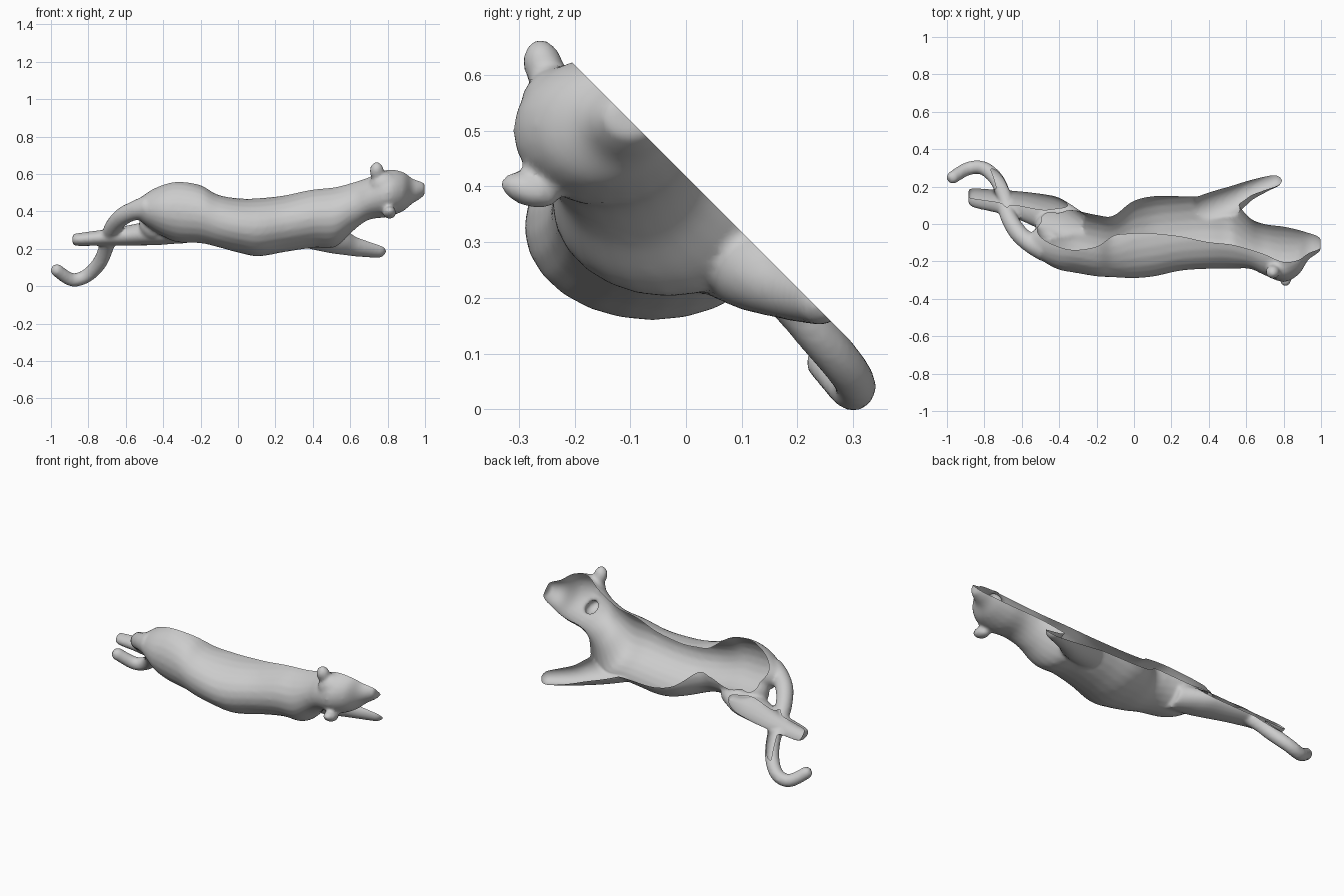
import bpy, bmesh, math
from mathutils import Vector, Matrix

old = bpy.data.objects.get("Cube")
if old:
    bpy.data.objects.remove(old, do_unlink=True)

SIDES = 24
STEPS = 6
CUT_POINT, CUT_NORMAL = Vector((0, 0, 0.418)), Vector((0, 1, 1)).normalized()

grey = bpy.data.materials.new("plain_grey")
grey.use_nodes = True
COLOUR = (0.6, 0.6, 0.6, 1)
grey.diffuse_color = COLOUR
grey.node_tree.nodes["Principled BSDF"].inputs["Base Color"].default_value = COLOUR


def smooth_path(rows):
    """Resample rows of numbers along a smooth curve through them."""
    rows = [Vector(r) for r in rows]
    out = []
    for i in range(len(rows) - 1):
        p0, p1 = rows[max(i - 1, 0)], rows[i]
        p2, p3 = rows[i + 1], rows[min(i + 2, len(rows) - 1)]
        for k in range(STEPS):
            t = k / STEPS
            out.append(0.5 * (2 * p1 + (p2 - p0) * t
                              + (2 * p0 - 5 * p1 + 4 * p2 - p3) * t ** 2
                              + (3 * p1 - p0 - 3 * p2 + p3) * t ** 3))
    return out + [rows[-1]]


def loft(bm, rings):
    """Skin closed rings of points and cap both ends."""
    loops = [[bm.verts.new(p) for p in ring] for ring in rings]
    for a, b in zip(loops, loops[1:]):
        for i in range(SIDES):
            j = (i + 1) % SIDES
            bm.faces.new((a[i], a[j], b[j], b[i]))
    bm.faces.new(loops[0][::-1])
    bm.faces.new(loops[-1])


def circle():
    return [(math.cos(2 * math.pi * i / SIDES), math.sin(2 * math.pi * i / SIDES))
            for i in range(SIDES)]


def trunk(bm, sections):
    """Ellipses facing along x: x, centre y, centre z, radius y, radius z."""
    loft(bm, [[Vector((x, cy + ry * c, cz + rz * s)) for c, s in circle()]
              for x, cy, cz, ry, rz in smooth_path(sections)])


def limb(bm, points):
    """Round tube along a path of x, y, z, radius, with rounded ends."""
    path = smooth_path(points)
    centres = [Vector(p[:3]) for p in path]
    rings = []
    side = Vector((0, 1, 0))
    last = len(path) - 1
    for i, p in enumerate(path):
        along = (centres[min(i + 1, last)] - centres[max(i - 1, 0)]).normalized()
        side = (side - along * side.dot(along)).normalized()
        up = along.cross(side)
        rings.append([centres[i] + p[3] * (c * side + s * up) for c, s in circle()])
        if i in (0, last):
            tip = centres[i] + along * p[3] * (0.6 if i else -0.6)
            cap = [tip + 0.6 * p[3] * (c * side + s * up) for c, s in circle()]
            rings.insert(len(rings) if i else 0, cap)
    loft(bm, rings)


def blob(bm, centre, scale, tilt=0):
    bmesh.ops.create_uvsphere(
        bm, u_segments=20, v_segments=12, radius=1,
        matrix=Matrix.Translation(centre) @ Matrix.Rotation(tilt, 4, "X")
        @ Matrix.Diagonal((*scale, 1)))


bm = bmesh.new()

# Torso, neck, head and muzzle
trunk(bm, [
    (-0.54, -0.10, 0.41, 0.06, 0.05),
    (-0.47, -0.09, 0.41, 0.12, 0.10),
    (-0.40, -0.09, 0.405, 0.155, 0.14),
    (-0.32, -0.09, 0.40, 0.17, 0.165),
    (-0.20, -0.115, 0.385, 0.165, 0.155),
    (-0.11, -0.12, 0.35, 0.165, 0.14),
    (0.0, -0.08, 0.325, 0.21, 0.145),
    (0.11, -0.06, 0.315, 0.22, 0.155),
    (0.25, -0.04, 0.335, 0.21, 0.152),
    (0.40, -0.03, 0.365, 0.21, 0.16),
    (0.52, -0.04, 0.375, 0.20, 0.165),
    (0.62, -0.10, 0.43, 0.14, 0.13),
    (0.70, -0.13, 0.47, 0.145, 0.115),
    (0.80, -0.15, 0.50, 0.16, 0.13),
    (0.88, -0.14, 0.51, 0.13, 0.11),
    (0.93, -0.11, 0.515, 0.085, 0.075),
    (0.97, -0.10, 0.52, 0.065, 0.055),
    (0.998, -0.10, 0.525, 0.045, 0.038)])

# Brow fills out the top of the head
blob(bm, (0.785, -0.225, 0.54), (0.085, 0.073, 0.075))

# Buttock joins the rump to the thigh
blob(bm, (-0.445, -0.01, 0.335), (0.085, 0.075, 0.09))

# Thigh and hind leg
trunk(bm, [
    (-0.27, -0.02, 0.30, 0.08, 0.07),
    (-0.36, 0.02, 0.285, 0.10, 0.06),
    (-0.42, 0.045, 0.28, 0.105, 0.06),
    (-0.50, 0.07, 0.28, 0.10, 0.062),
    (-0.60, 0.10, 0.27, 0.085, 0.053),
    (-0.72, 0.125, 0.26, 0.07, 0.043),
    (-0.85, 0.145, 0.25, 0.06, 0.035),
    (-0.885, 0.15, 0.25, 0.045, 0.028)])

# Shoulder and foreleg
limb(bm, [(0.33, 0.04, 0.31, 0.095), (0.42, 0.085, 0.285, 0.092),
          (0.52, 0.13, 0.25, 0.078), (0.60, 0.175, 0.22, 0.058),
          (0.68, 0.212, 0.205, 0.05), (0.76, 0.245, 0.195, 0.045)])

# Curled tail
limb(bm, [(-0.48, -0.13, 0.42, 0.07), (-0.55, -0.105, 0.405, 0.052),
          (-0.62, -0.045, 0.37, 0.048), (-0.675, 0.05, 0.305, 0.044),
          (-0.70, 0.16, 0.22, 0.04), (-0.74, 0.245, 0.125, 0.039),
          (-0.81, 0.30, 0.055, 0.037), (-0.89, 0.295, 0.035, 0.036),
          (-0.975, 0.245, 0.09, 0.034)])

# Ears
blob(bm, (0.742, -0.255, 0.615), (0.038, 0.036, 0.05), 0.3)
blob(bm, (0.81, -0.28, 0.393), (0.036, 0.055, 0.03), -0.3)

bmesh.ops.recalc_face_normals(bm, faces=bm.faces)
mesh = bpy.data.meshes.new("rough_parts")
bm.to_mesh(mesh)
bm.free()
shell = bpy.data.objects.new("animal_shell", mesh)
bpy.context.collection.objects.link(shell)

# Fuse the parts into one skin
fuse = shell.modifiers.new("fuse", "REMESH")
fuse.mode = "VOXEL"
fuse.voxel_size = 0.01
relax = shell.modifiers.new("relax", "SMOOTH")
relax.factor = 0.5
relax.iterations = 6
bpy.context.view_layer.update()
fused = bpy.data.meshes.new_from_object(
    shell.evaluated_get(bpy.context.evaluated_depsgraph_get()))
shell.modifiers.clear()

# Slice away the far side to leave an open shell
bm = bmesh.new()
bm.from_mesh(fused)
bmesh.ops.bisect_plane(bm, geom=bm.verts[:] + bm.edges[:] + bm.faces[:],
                       plane_co=CUT_POINT, plane_no=CUT_NORMAL, clear_outer=True)
for face in bm.faces:
    face.smooth = True
bm.to_mesh(fused)
bm.free()
shell.data = fused
bpy.data.meshes.remove(mesh)
fused.name = "animal_shell"
fused.materials.clear()
fused.materials.append(grey)
